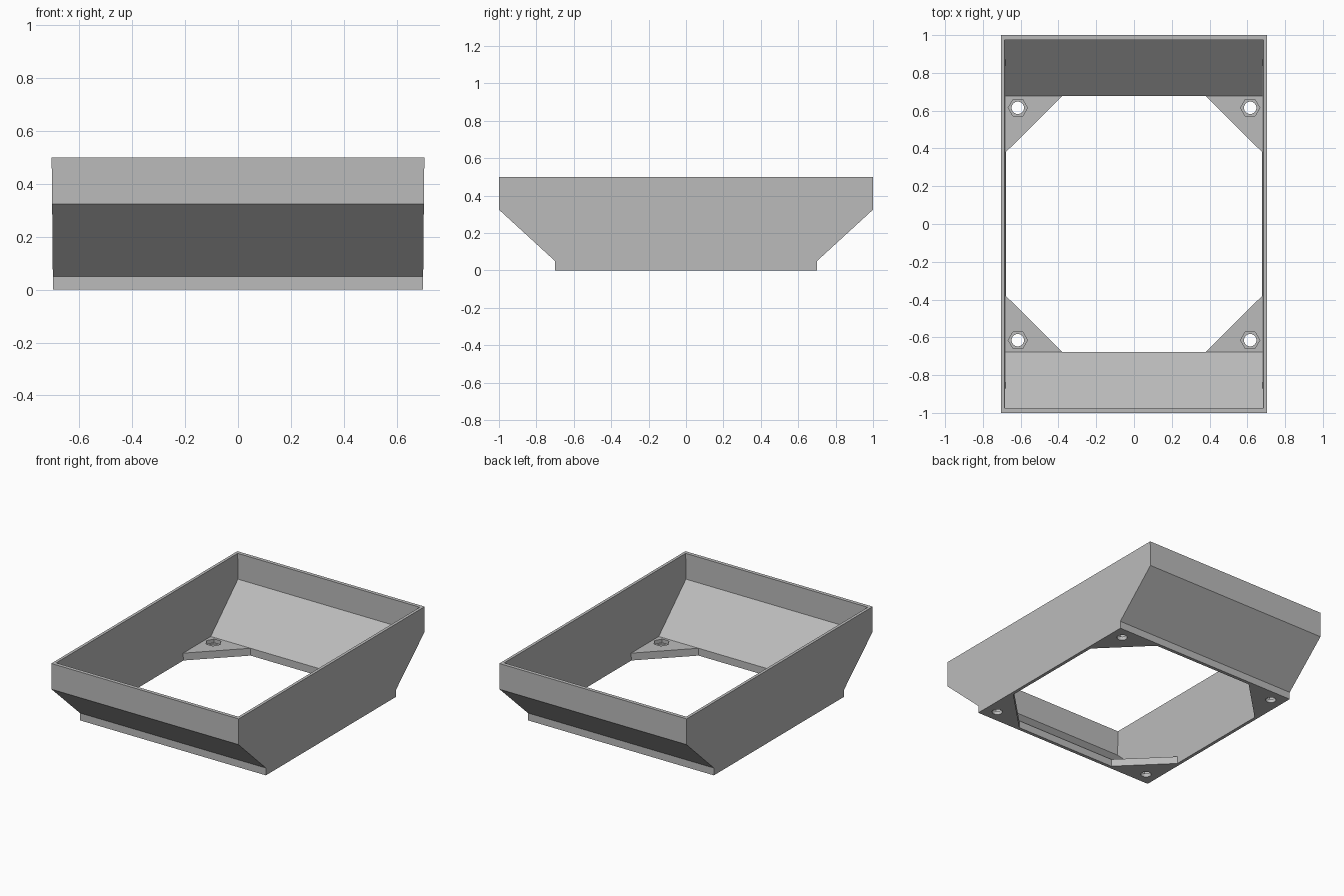
import bpy, bmesh, math

cube = bpy.data.objects.get("Cube")
if cube:
    bpy.data.objects.remove(cube, do_unlink=True)

GREY = (0.5, 0.5, 0.5, 1)
mat = bpy.data.materials.new("light_grey")
mat.use_nodes = True
mat.diffuse_color = GREY
mat.node_tree.nodes["Principled BSDF"].inputs["Base Color"].default_value = GREY


def make_object(name, bm):
    bmesh.ops.recalc_face_normals(bm, faces=bm.faces)
    mesh = bpy.data.meshes.new(name)
    bm.to_mesh(mesh)
    bm.free()
    mesh.materials.append(mat)
    obj = bpy.data.objects.new(name, mesh)
    bpy.context.collection.objects.link(obj)
    return obj


def prism(name, points, z0, z1):
    bm = bmesh.new()
    face = bm.faces.new([bm.verts.new((x, y, z0)) for x, y in points])
    top = bmesh.ops.extrude_face_region(bm, geom=[face])["geom"]
    verts = [v for v in top if isinstance(v, bmesh.types.BMVert)]
    bmesh.ops.translate(bm, verts=verts, vec=(0, 0, z1 - z0))
    return make_object(name, bm)


def polygon(cx, cy, radius, sides):
    return [(cx + radius * math.cos(math.tau * i / sides),
             cy + radius * math.sin(math.tau * i / sides)) for i in range(sides)]


# Flared shell: rectangular rings run up the outside, over the rim and down the inside
rings = [
    (0.70, 0.70, 0), (0.7005, 0.70, 0.05), (0.703, 1.0, 0.325), (0.705, 1.0, 0.5),
    (0.685, 0.975, 0.5), (0.683, 0.975, 0.325), (0.679, 0.677, 0.05), (0.678, 0.677, 0),
]
bm = bmesh.new()
loops = [[bm.verts.new((sx * hx, sy * hy, z))
          for sx, sy in ((-1, -1), (1, -1), (1, 1), (-1, 1))] for hx, hy, z in rings]
for a, b in zip(loops, loops[1:] + loops[:1]):
    for i in range(4):
        j = (i + 1) % 4
        bm.faces.new((a[i], a[j], b[j], b[i]))
make_object("flared_shell", bm)

# Triangular mounting plates with a screw hole and a hexagonal nut recess
FLOOR, HOLE = 0.05, 0.615
plate = prism("corner_plates", [(0.679, 0.677), (0.38, 0.677), (0.679, 0.38)], 0, FLOOR)
cutters = [
    prism("screw_hole_cutter", polygon(HOLE, HOLE, 0.033, 24), -0.1, 0.1),
    prism("nut_recess_cutter", polygon(HOLE, HOLE, 0.051, 6), 0.025, 0.1),
]
for cutter in cutters:
    cutter.hide_render = True
    cutter.hide_set(True)
    cut = plate.modifiers.new(cutter.name, "BOOLEAN")
    cut.operation = "DIFFERENCE"
    cut.solver = "EXACT"
    cut.object = cutter
mirror = plate.modifiers.new("four_corners", "MIRROR")
mirror.use_axis = (True, True, False)
